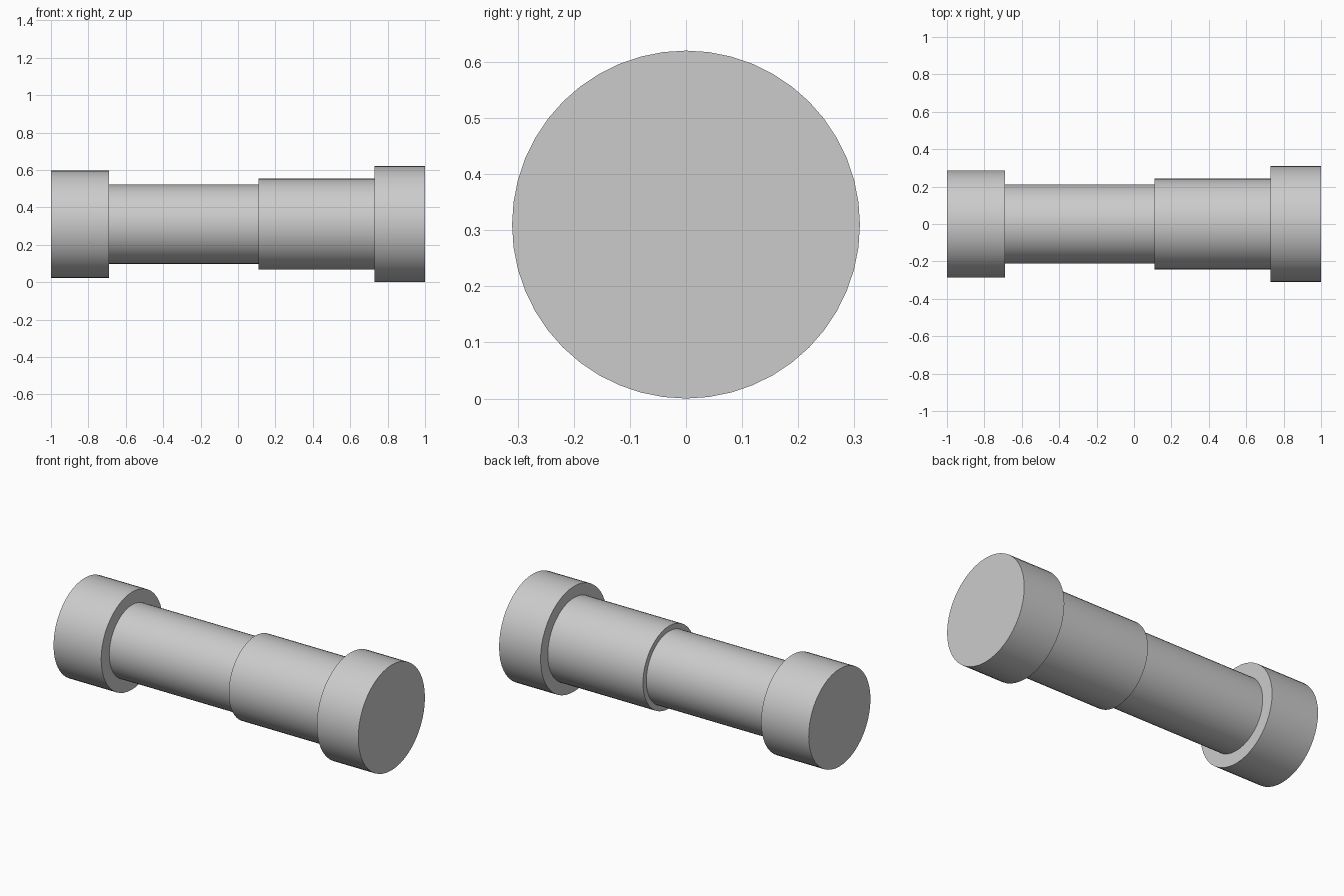
import bpy
import math

cube = bpy.data.objects.get("Cube")
if cube:
    bpy.data.objects.remove(cube, do_unlink=True)

# Single plain grey finish
grey = bpy.data.materials.new("light_grey")
grey.use_nodes = True
colour = (0.6, 0.6, 0.6, 1)
grey.diffuse_color = colour
grey.node_tree.nodes["Principled BSDF"].inputs["Base Color"].default_value = colour

AXIS_HEIGHT = 0.31
SIDES = 48


def turned_section(name, x_start, x_end, radius):
    """Solid cylinder lying along x on the common axis."""
    bpy.ops.mesh.primitive_cylinder_add(
        vertices=SIDES, radius=radius, depth=x_end - x_start,
        location=((x_start + x_end) / 2, 0, AXIS_HEIGHT),
        rotation=(0, math.pi / 2, 0))
    section = bpy.context.object
    section.name = name
    section.data.materials.append(grey)
    bpy.ops.object.shade_smooth_by_angle(angle=math.radians(30))


# Stepped shaft, from the right end to the left end
turned_section("right_end_cap", -1.0, -0.69, 0.287)
turned_section("slim_shaft", -0.69, 0.11, 0.212)
turned_section("thick_sleeve", 0.11, 0.73, 0.243)
turned_section("left_end_cap", 0.73, 1.0, AXIS_HEIGHT)
